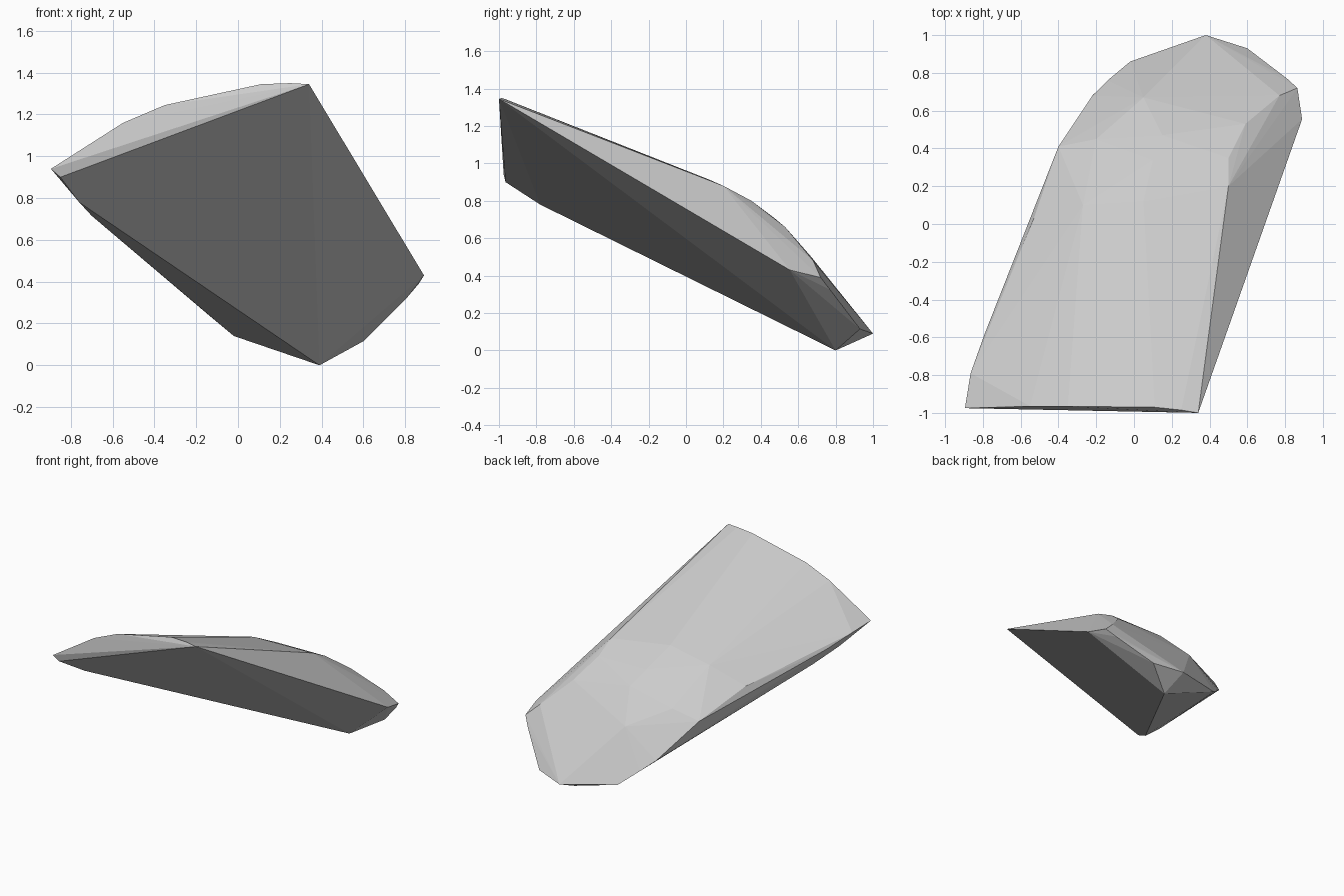
import bpy, bmesh

# Stone colour
stone = bpy.data.materials.new("pale grey stone")
stone.diffuse_color = (0.6, 0.6, 0.6, 1)

# Tall front end of the slab
front_end = [(0.34, -1.0, 1.345), (0.25, -0.985, 1.35), (0.11, -0.97, 1.345),
             (-0.35, -0.965, 1.245), (-0.55, -0.965, 1.16),
             (-0.895, -0.975, 0.94), (-0.85, -0.965, 0.90)]
# Left rim and lower left edge
left_side = [(-0.865, -0.79, 0.91), (-0.79, -0.58, 0.84), (-0.76, -0.78, 0.78),
             (-0.70, -0.55, 0.715), (-0.53, 0.03, 0.72), (-0.40, 0.41, 0.56),
             (-0.22, 0.68, 0.31), (-0.14, 0.76, 0.24), (-0.02, 0.86, 0.14)]
# Low back tip and right corner
back_end = [(0.39, 0.80, 0.0), (0.38, 1.0, 0.09), (0.60, 0.93, 0.115),
            (0.81, 0.77, 0.325), (0.865, 0.72, 0.39), (0.89, 0.555, 0.43)]
# Gently rounded top
top = [(0.50, 0.20, 0.88), (0.05, 0.12, 0.915), (-0.27, 0.10, 0.84),
       (0.10, 0.34, 0.80), (0.50, 0.35, 0.80), (0.15, 0.47, 0.71),
       (0.59, 0.53, 0.66), (-0.20, 0.45, 0.62), (0.05, 0.67, 0.50),
       (0.77, 0.68, 0.48)]

# Faceted rock wrapped around the corner points
bm = bmesh.new()
for p in front_end + left_side + back_end + top:
    bm.verts.new(p)
res = bmesh.ops.convex_hull(bm, input=bm.verts[:])
loose = [v for v in bm.verts if not v.link_faces]
bmesh.ops.delete(bm, geom=loose, context='VERTS')
bmesh.ops.recalc_face_normals(bm, faces=bm.faces[:])

mesh = bpy.data.meshes.new("rock_slab")
bm.to_mesh(mesh)
bm.free()
mesh.materials.append(stone)
rock = bpy.data.objects.new("rock_slab", mesh)
bpy.context.collection.objects.link(rock)
